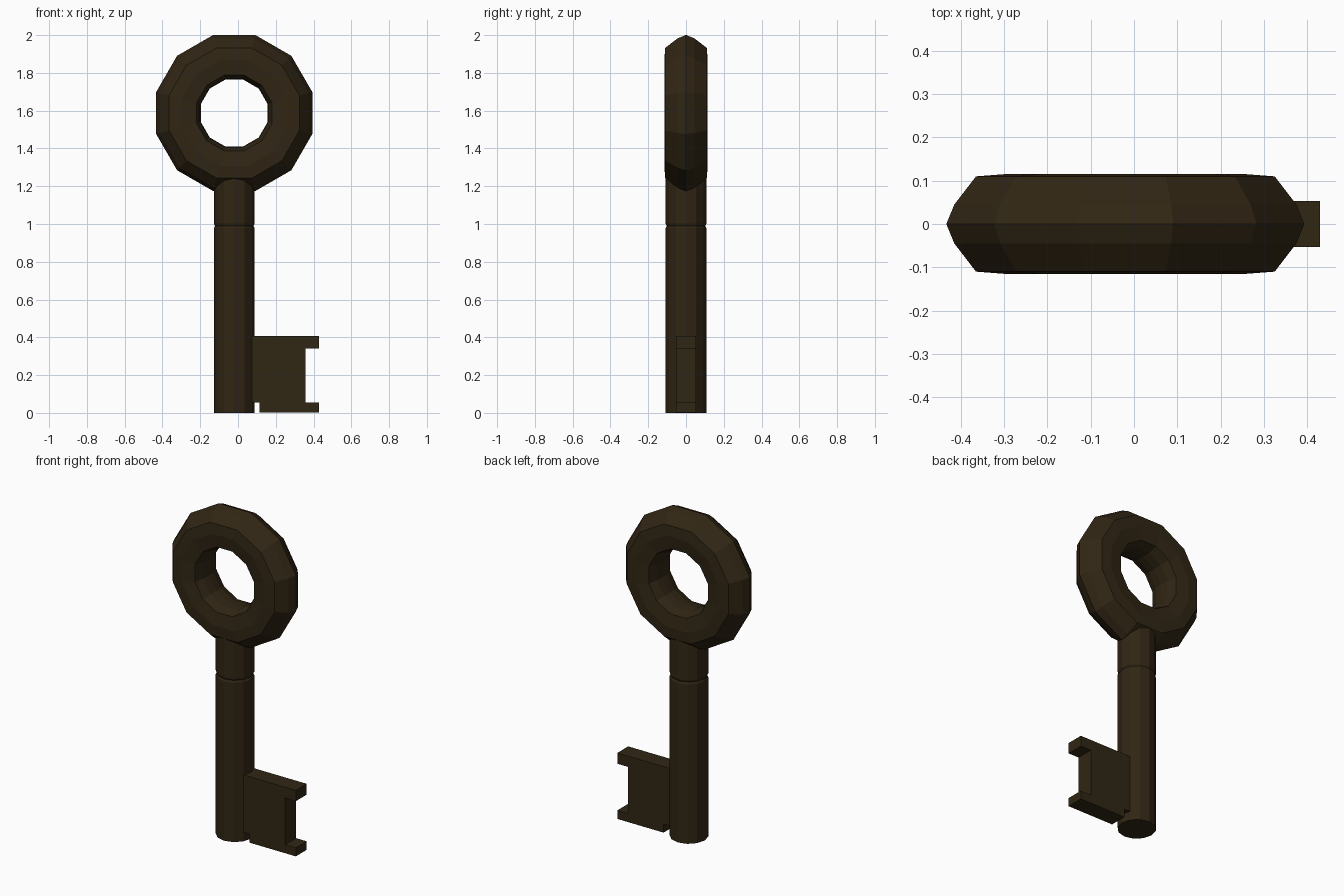
import bpy, math

if "Cube" in bpy.data.objects:
    bpy.data.objects.remove(bpy.data.objects["Cube"])

CX = -0.02          # shaft and ring axis
RING_Z = 1.5875
SIDES = 12

metal = bpy.data.materials.new("dark bronze")
metal.diffuse_color = (0.030, 0.019, 0.007, 1)
metal.use_nodes = True
metal.node_tree.nodes["Principled BSDF"].inputs["Base Color"].default_value = metal.diffuse_color


def make(name, verts, faces):
    me = bpy.data.meshes.new(name)
    me.from_pydata(verts, [], faces)
    me.materials.append(metal)
    ob = bpy.data.objects.new(name, me)
    bpy.context.collection.objects.link(ob)
    return ob


# Ring handle: cross-section (flat-to-centre distance, y) swept in 12 steps
half = [(0.395, 0.045), (0.345, 0.110), (0.28, 0.115), (0.20, 0.103), (0.181, 0.05)]
section = [(0.4135, 0)] + half + [(0.177, 0)] + [(r, -y) for r, y in reversed(half)]
n = len(section)
verts, faces = [], []
for i in range(SIDES):
    a = math.radians(15 + 30 * i)
    for r, y in section:
        r /= math.cos(math.pi / SIDES)
        verts.append((CX + r * math.cos(a), y, RING_Z + r * math.sin(a)))
    k = (i + 1) % SIDES
    for j in range(n):
        m = (j + 1) % n
        faces.append((i * n + j, i * n + m, k * n + m, k * n + j))
make("ring_handle", verts, faces)

# Shaft: stacked circles with a thin groove near the ring
profile = [(0.108, 0), (0.108, 0.978), (0.102, 0.990), (0.108, 1.002), (0.108, 1.30)]
verts, faces = [], []
for r, z in profile:
    for i in range(SIDES):
        a = 2 * math.pi * i / SIDES
        verts.append((CX + r * math.cos(a), r * math.sin(a), z))
for s in range(len(profile) - 1):
    for i in range(SIDES):
        k = (i + 1) % SIDES
        b, t = s * SIDES, (s + 1) * SIDES
        faces.append((b + i, b + k, t + k, t + i))
top = (len(profile) - 1) * SIDES
faces.append(tuple(reversed(range(SIDES))))
faces.append(tuple(range(top, top + SIDES)))
make("shaft", verts, faces)

# Bit: notched outline extruded through y
outline = [(0.0, 0.055), (0.115, 0.055), (0.115, 0.003), (0.43, 0.003), (0.43, 0.055),
           (0.357, 0.055), (0.357, 0.342), (0.43, 0.342), (0.43, 0.408), (0.0, 0.408)]
n = len(outline)
verts = [(x, y, z) for y in (-0.053, 0.053) for x, z in outline]
faces = [tuple(range(n)), tuple(reversed(range(n, 2 * n)))]
faces += [((i + 1) % n, i, n + i, n + (i + 1) % n) for i in range(n)]
make("key_bit", verts, faces)

# Consistent outward normals
import bmesh
for ob in bpy.data.objects:
    bm = bmesh.new()
    bm.from_mesh(ob.data)
    bmesh.ops.recalc_face_normals(bm, faces=bm.faces)
    bm.to_mesh(ob.data)
    bm.free()
